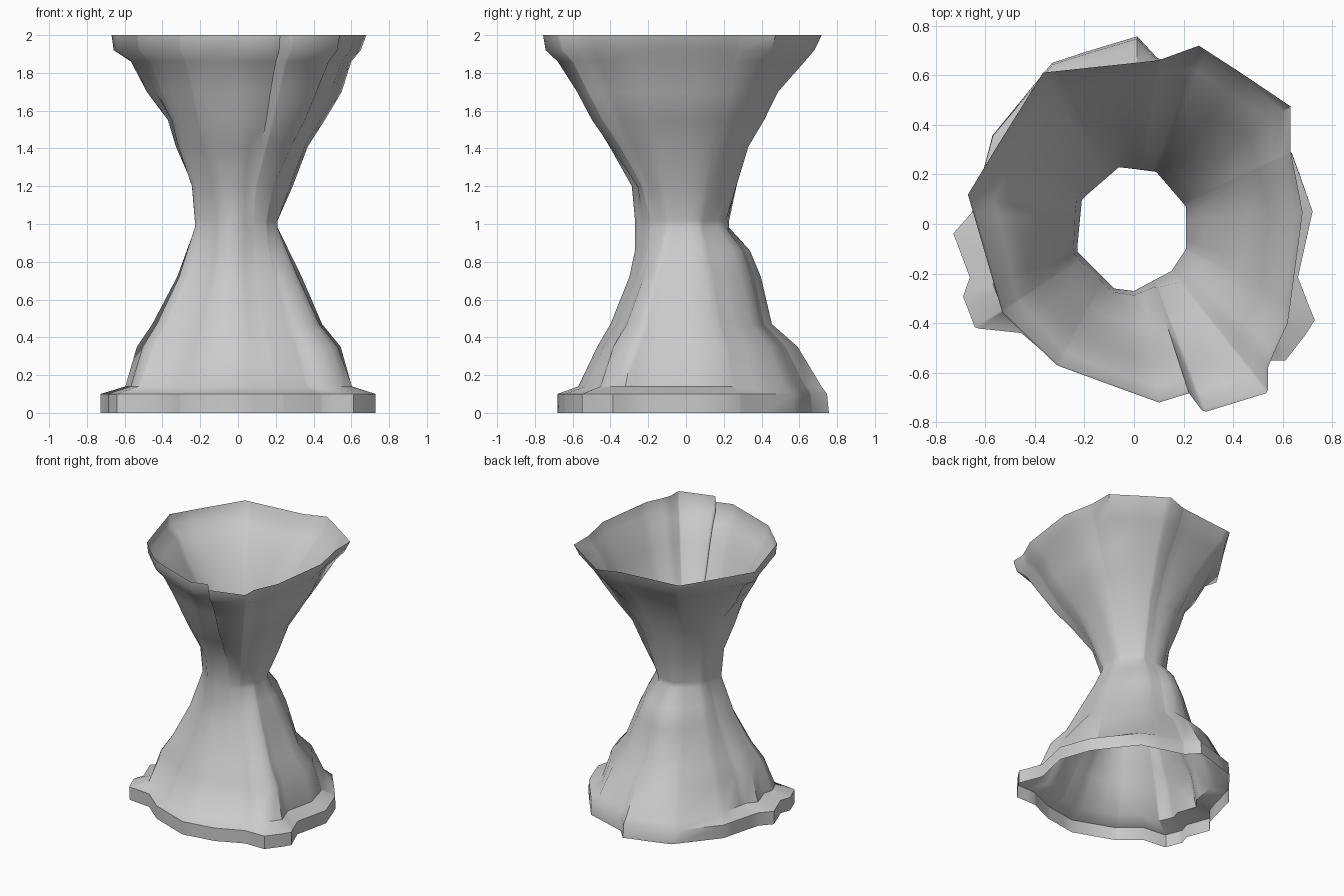
import bpy
import bmesh
import math
from mathutils import Vector

cube = bpy.data.objects.get("Cube")
if cube:
    bpy.data.objects.remove(cube, do_unlink=True)

# Plan outlines, counter-clockwise: mouth, waist and foot
MOUTH = [(.68, .05), (.63, .3), (.63, .48), (.26, .72), (.1, .66), (-.37, .61),
         (-.67, .12), (-.53, -.36), (-.31, -.57), (.1, -.72), (.22, -.68),
         (.28, -.76), (.54, -.68), (.54, -.57), (.62, -.4)]
WAIST = [(.21, .07), (.09, .21), (-.06, .23), (-.21, .1), (-.23, -.11),
         (-.08, -.26), (0, -.27), (.15, -.19), (.21, -.1)]
FOOT = [(.72, .05), (.64, .28), (.42, .57), (.09, .67), (.01, .76), (-.33, .65),
        (-.57, .36), (-.65, .05), (-.73, -.04), (-.66, -.22), (-.69, -.29),
        (-.64, -.42), (-.45, -.44), (-.3, -.57), (0, -.68), (.25, -.64),
        (.45, -.55), (.62, -.55), (.73, -.39), (.66, -.22)]

# Silhouettes: height, then reach to the left, back, right and front
LOWER = [(0, .73, .76, .73, .68), (.1, .73, .75, .73, .68), (.14, .61, .72, .6, .57),
         (.35, .55, .59, .54, .47), (.47, .45, .45, .46, .4), (.72, .34, .39, .33, .3),
         (.86, .27, .33, .28, .27), (.98, .21, .21, .23, .27)]
UPPER = [(1.02, .21, .21, .23, .27), (1.2, .29, .26, .25, .29), (1.41, .37, .32, .34, .43),
         (1.55, .46, .4, .38, .52), (1.7, .55, .47, .49, .59), (1.86, .6, .62, .57, .69),
         (1.92, .65, .67, .66, .75), (2, .68, .71, .67, .76)]


def cross(a, b):
    return a.x * b.y - a.y * b.x


def reach(outline, angle):
    """Distance from the axis to the outline in one direction."""
    ray = Vector((math.cos(angle), math.sin(angle)))
    points = [Vector(p) for p in outline]
    best = 0
    for a, b in zip(points, points[1:] + points[:1]):
        edge = b - a
        divisor = cross(ray, edge)
        if abs(divisor) < 1e-9:
            continue
        along = cross(a, ray) / divisor
        distance = cross(a, edge) / divisor
        if -1e-6 <= along <= 1 + 1e-6:
            best = max(best, distance)
    return best


def flare(row, narrow, wide, angle):
    """How far a row has opened from waist to rim, blended around the axis."""
    c, s = math.cos(angle), math.sin(angle)
    weights = [max(c, 0) ** 2, max(s, 0) ** 2, max(-c, 0) ** 2, max(-s, 0) ** 2]
    opened = [(v - n) / (w - n) for v, n, w in zip(row[1:], narrow[1:], wide[1:])]
    return sum(w * o for w, o in zip(weights, opened))


# One column of vertices for every rim corner
angles = sorted({round(math.degrees(math.atan2(y, x))) for x, y in MOUTH + FOOT + WAIST})
angles = [math.radians(a) for a in angles]

bm = bmesh.new()
rings = []
for rows, rim, narrow, wide in ((LOWER, FOOT, LOWER[-1], LOWER[0]),
                                (UPPER, MOUTH, UPPER[0], UPPER[-1])):
    for row in rows:
        ring = []
        for angle in angles:
            inner, outer = reach(WAIST, angle), reach(rim, angle)
            radius = inner + (outer - inner) * flare(row, narrow, wide, angle)
            ring.append(bm.verts.new((radius * math.cos(angle),
                                      radius * math.sin(angle), row[0])))
        rings.append(ring)

# Open sheet skinned between the rings
for low, high in zip(rings, rings[1:]):
    for i in range(len(angles)):
        j = (i + 1) % len(angles)
        bm.faces.new((low[i], low[j], high[j], high[i]))

mesh = bpy.data.meshes.new("flared_stand")
bm.to_mesh(mesh)
bm.free()
stand = bpy.data.objects.new("flared_stand", mesh)
bpy.context.collection.objects.link(stand)

# Plain grey finish
grey = bpy.data.materials.new("plain_grey")
grey.use_nodes = True
colour = (.6, .6, .6, 1)
grey.diffuse_color = colour
grey.node_tree.nodes["Principled BSDF"].inputs["Base Color"].default_value = colour
mesh.materials.append(grey)

# Soft shading with the hard creases kept
bpy.ops.object.select_all(action="DESELECT")
stand.select_set(True)
bpy.context.view_layer.objects.active = stand
bpy.ops.object.shade_smooth_by_angle(angle=math.radians(50))
